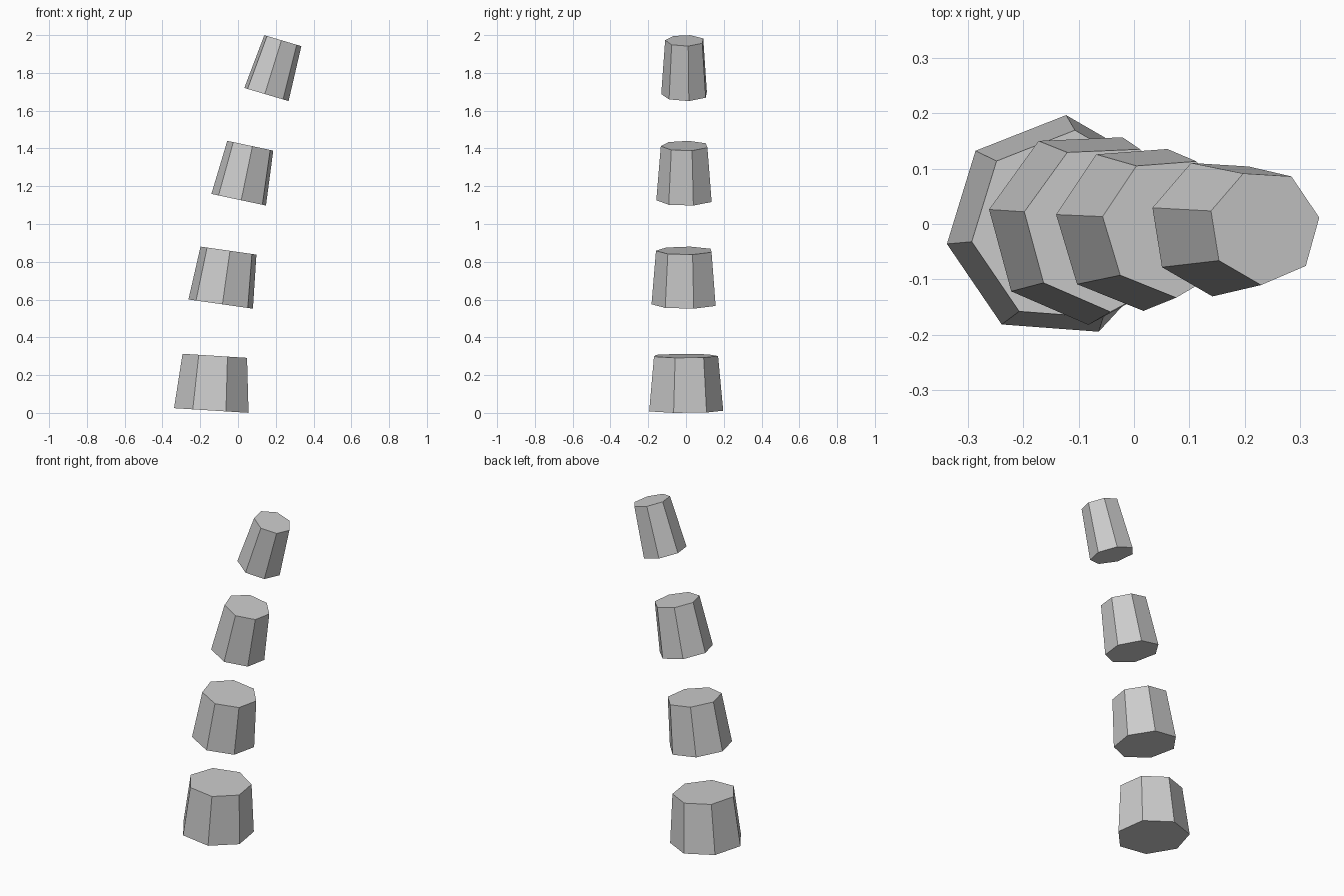
import bpy, bmesh
from math import sin, cos, radians, pi
from mathutils import Vector, Matrix

if "Cube" in bpy.data.objects:
    bpy.data.objects.remove(bpy.data.objects["Cube"])

SIDES = 7
Y = -0.0057  # all segment axes lie in one plane


def segment(name, base, tip, r_base, r_tip, tilt, turn):
    """Tapered seven-sided stub leaning towards +x; base and tip are (x, z) centres."""
    bm = bmesh.new()
    lean = Matrix.Rotation(radians(tilt), 3, 'Y')
    rings = []
    for (x, z), r in ((base, r_base), (tip, r_tip)):
        ring = []
        for i in range(SIDES):
            a = radians(turn) + 2 * pi * i / SIDES
            ring.append(bm.verts.new(Vector((x, Y, z)) + lean @ Vector((r * cos(a), r * sin(a), 0))))
        rings.append(ring)
    low, high = rings
    bm.faces.new(low[::-1])
    bm.faces.new(high)
    for i in range(SIDES):
        j = (i + 1) % SIDES
        bm.faces.new((low[i], low[j], high[j], high[i]))
    mesh = bpy.data.meshes.new(name)
    bm.to_mesh(mesh)
    bm.free()
    bpy.context.collection.objects.link(bpy.data.objects.new(name, mesh))


# Four separate trunk segments, narrowing and leaning more towards the top
segment("trunk_bottom", (-0.138, 0.0125), (-0.12, 0.302), 0.2033, 0.176, 3.6, 34.3)
segment("trunk_lower", (-0.09, 0.576), (-0.049, 0.859), 0.177, 0.1535, 8.1, 15.3)
segment("trunk_upper", (0.006, 1.128), (0.067, 1.414), 0.152, 0.128, 12.0, 17.1)
segment("trunk_top", (0.149, 1.686), (0.236, 1.971), 0.1256, 0.105, 16.5, 9.5)
